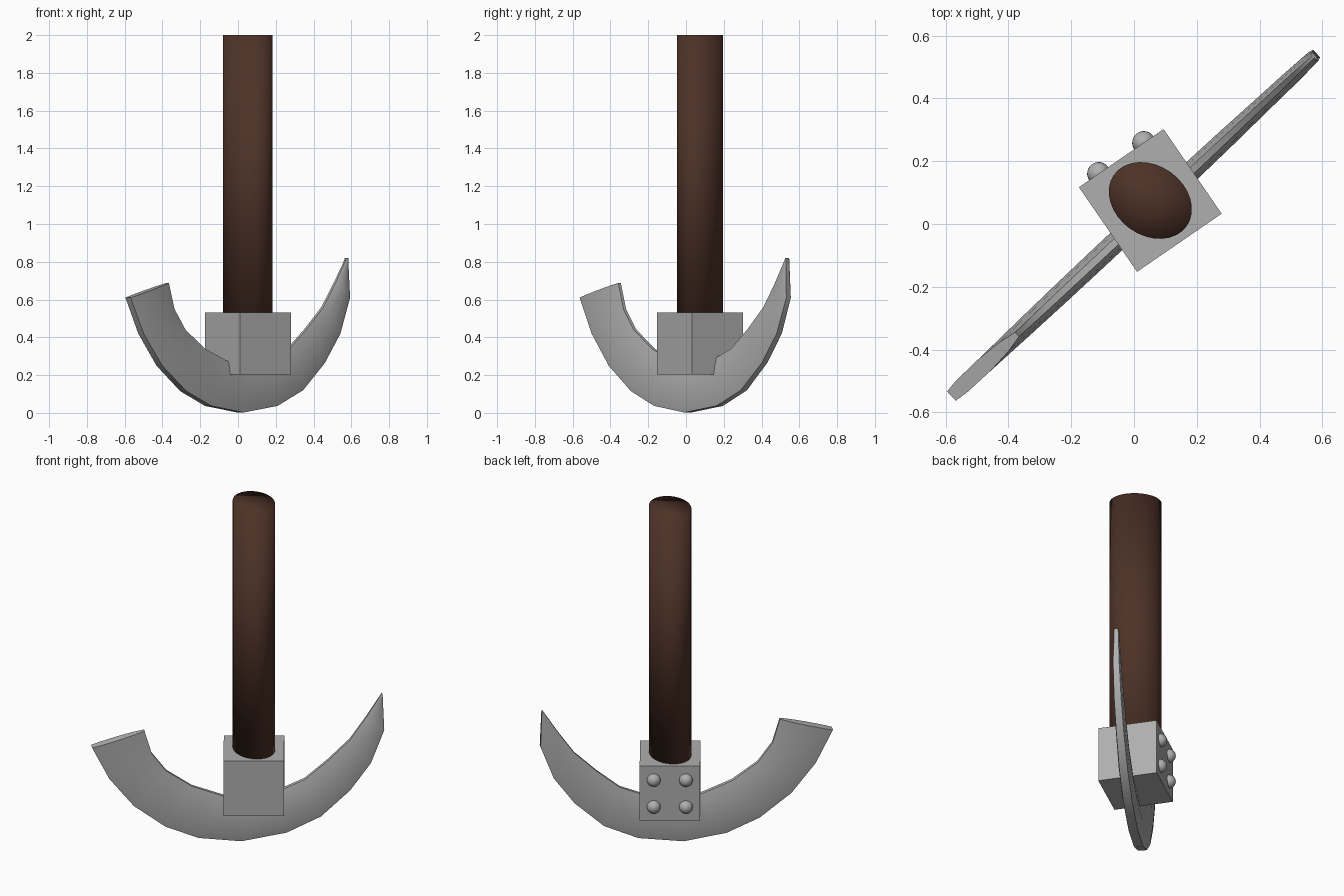
import bpy, bmesh, math
from mathutils import Matrix, Vector

if "Cube" in bpy.data.objects:
    bpy.data.objects.remove(bpy.data.objects["Cube"])


def material(name, rgb):
    m = bpy.data.materials.new(name)
    m.diffuse_color = (*rgb, 1)
    m.use_nodes = True
    m.node_tree.nodes["Principled BSDF"].inputs["Base Color"].default_value = m.diffuse_color
    return m


steel = material("grey steel", (0.43, 0.43, 0.43))
wood = material("dark wood", (0.075, 0.032, 0.02))


def finish(name, bm, mat, angle=None):
    bmesh.ops.recalc_face_normals(bm, faces=bm.faces)
    me = bpy.data.meshes.new(name)
    bm.to_mesh(me)
    bm.free()
    me.materials.append(mat)
    ob = bpy.data.objects.new(name, me)
    bpy.context.collection.objects.link(ob)
    if angle is not None:
        bpy.ops.object.select_all(action='DESELECT')
        ob.select_set(True)
        bpy.context.view_layer.objects.active = ob
        bpy.ops.object.shade_smooth_by_angle(angle=math.radians(angle))
    return ob


CENTRE = Vector((0.052, 0.075, 0))
TURN = Matrix.Translation(CENTRE) @ Matrix.Rotation(math.radians(34.5), 4, 'Z')
SIZE = 0.327

# Square socket block
bm = bmesh.new()
bmesh.ops.create_cube(bm, size=SIZE, matrix=TURN @ Matrix.Translation((0, 0, 0.367)))
finish("socket_block", bm, steel)

# Four round rivets on the back face of the block
for i, u in enumerate((-0.087, 0.087)):
    for j, z in enumerate((0.287, 0.447)):
        bm = bmesh.new()
        bmesh.ops.create_uvsphere(bm, u_segments=24, v_segments=12, radius=0.037,
                                  matrix=TURN @ Matrix.Translation((u, SIZE / 2, z)))
        finish(f"rivet_{i * 2 + j + 1}", bm, steel, 60)

# Oval handle with softly shaded fan ends
bm = bmesh.new()
oval = (Matrix.Translation(CENTRE + Vector((0, 0, 1.225)))
        @ Matrix.Rotation(math.radians(-35.4), 4, 'Z')
        @ Matrix.Diagonal((0.142, 0.111, 1, 1)))
bmesh.ops.create_cone(bm, cap_ends=True, cap_tris=True, segments=32,
                      radius1=1, radius2=1, depth=1.55, matrix=oval)
finish("handle", bm, wood, 180)

# Curved head: (outer x, outer z, inner x, inner z, half thickness) along the sweep
stations = [
    (-.600, .610, -.385, .688, .027), (-.530, .420, -.355, .550, .028),
    (-.430, .250, -.295, .440, .030), (-.300, .115, -.190, .340, .032),
    (-.165, .037, -.060, .270, .033), (.010, .002, .050, .250, .033),
    (.195, .037, .160, .280, .032), (.335, .120, .270, .340, .030),
    (.455, .265, .365, .445, .027), (.540, .420, .455, .560, .025),
    (.594, .610, .520, .685, .022), (.588, .820, .583, .818, .014)]
# Section: position from outer to inner edge, share of the half thickness
section = [(0, .75), (.15, .95), (.5, 1), (.8, .75), (1, .35)]
heading = math.radians(43.15)
along = Vector((math.cos(heading), math.sin(heading), 0))
across = Vector((-along.y, along.x, 0))

bm = bmesh.new()
rings = []
for ox, oz, ix, iz, half in stations:
    ring = []
    loop = [(t, k) for t, k in section] + [(t, -k) for t, k in reversed(section)]
    for t, k in loop:
        s = (ox + (ix - ox) * t) * 0.975 / along.x
        z = oz + (iz - oz) * t
        ring.append(bm.verts.new(along * s + across * half * k + Vector((0.003, 0, z))))
    rings.append(ring)
n = len(rings[0])
for a, b in zip(rings, rings[1:]):
    for i in range(n):
        bm.faces.new((a[i], a[(i + 1) % n], b[(i + 1) % n], b[i]))
bm.faces.new(rings[0])
bm.faces.new(rings[-1])
finish("curved_head", bm, steel, 45)
